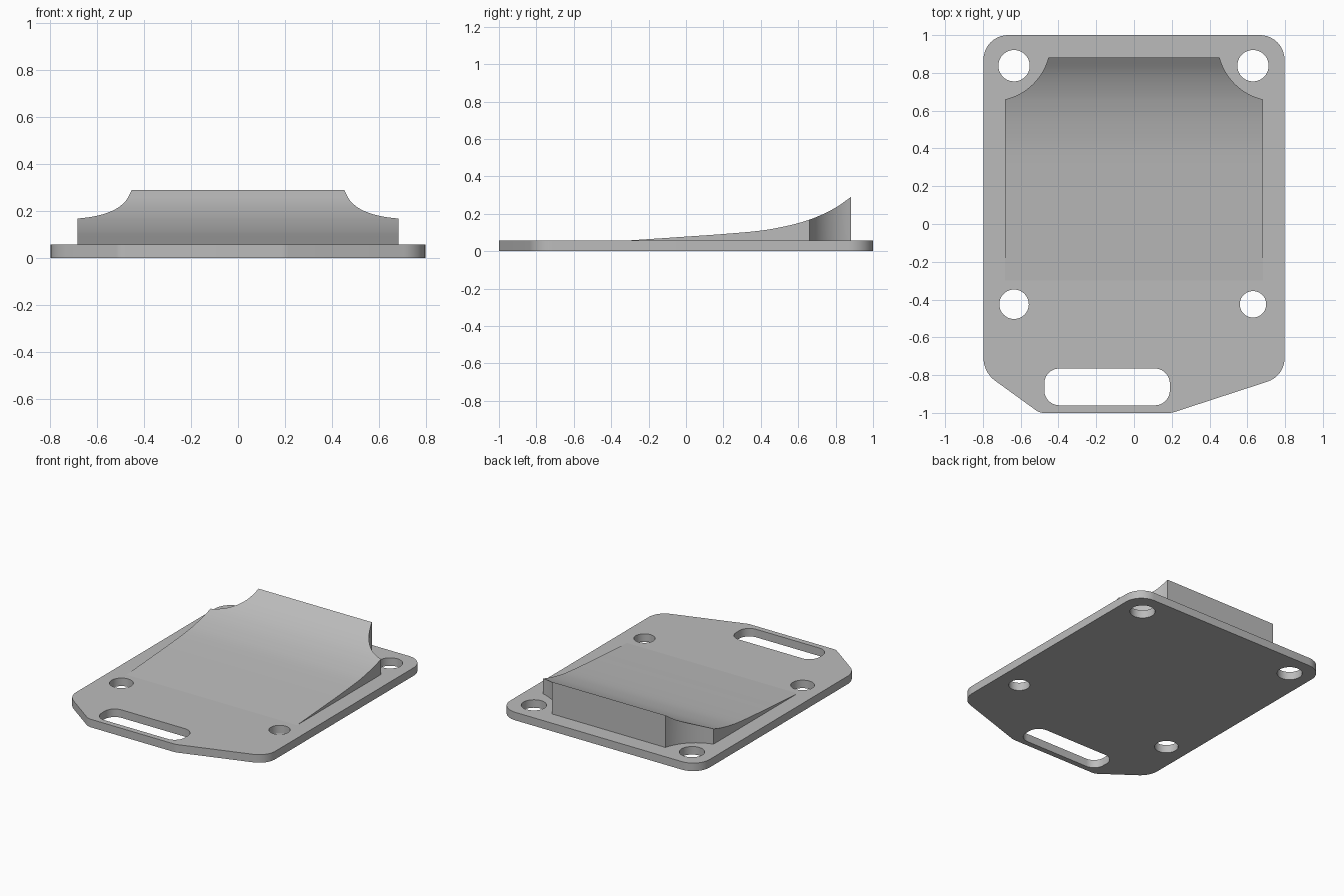
import bpy, bmesh, math
from mathutils import Vector

cube = bpy.data.objects.get("Cube")
if cube:
    bpy.data.objects.remove(cube)

grey = bpy.data.materials.new("plain grey")
grey.use_nodes = True
colour = (0.5, 0.5, 0.5, 1)
grey.diffuse_color = colour
grey.node_tree.nodes["Principled BSDF"].inputs["Base Color"].default_value = colour

THICK = 0.058


def rounded(corners, steps=10):
    """Outline through (x, y, radius) corners, each replaced by an arc."""
    out = []
    n = len(corners)
    for i, (x, y, r) in enumerate(corners):
        p = Vector((x, y))
        a = (Vector(corners[i - 1][:2]) - p).normalized()
        b = (Vector(corners[(i + 1) % n][:2]) - p).normalized()
        half = a.angle(b) / 2
        centre = p + (a + b).normalized() * (r / math.sin(half))
        start = p + a * (r / math.tan(half)) - centre
        end = p + b * (r / math.tan(half)) - centre
        sweep = start.angle_signed(end)
        for k in range(steps + 1):
            t = -sweep * k / steps
            out.append((centre.x + start.x * math.cos(t) - start.y * math.sin(t),
                        centre.y + start.x * math.sin(t) + start.y * math.cos(t)))
    return out


def rounded_rect(x0, x1, y0, y1, r):
    return rounded([(x0, y0, r), (x1, y0, r), (x1, y1, r), (x0, y1, r)])


def hole(x, y, r):
    n = 40
    return [(x + r * math.cos(math.tau * i / n), y + r * math.sin(math.tau * i / n))
            for i in range(n)]


def finish(obj, angle):
    bpy.ops.object.select_all(action="DESELECT")
    obj.select_set(True)
    bpy.context.view_layer.objects.active = obj
    bpy.ops.object.shade_smooth_by_angle(angle=math.radians(angle))


def add_mesh(name, bm):
    bmesh.ops.remove_doubles(bm, verts=bm.verts, dist=0.0002)
    bmesh.ops.recalc_face_normals(bm, faces=bm.faces)
    mesh = bpy.data.meshes.new(name)
    bm.to_mesh(mesh)
    bm.free()
    mesh.materials.clear()
    mesh.materials.append(grey)
    obj = bpy.data.objects.new(name, mesh)
    bpy.context.collection.objects.link(obj)
    finish(obj, 30)
    return obj


# Base plate: filled outline with four screw holes and a strap slot
W = 0.797
loops = [
    rounded([(-W, 1, 0.13), (-W, -0.785, 0.15), (-0.5, -1, 0.07),
             (0.2, -1, 0.1), (W, -0.805, 0.13), (W, 1, 0.13)]),
    rounded_rect(-0.475, 0.19, -0.96, -0.765, 0.08),
    hole(-0.635, 0.838, 0.083), hole(0.63, 0.838, 0.083),
    hole(-0.635, -0.425, 0.078), hole(0.63, -0.425, 0.07),
]
curve = bpy.data.curves.new("plate_outline", "CURVE")
curve.dimensions = "2D"
curve.fill_mode = "BOTH"
curve.extrude = THICK / 2
for loop in loops:
    spline = curve.splines.new("POLY")
    spline.points.add(len(loop) - 1)
    for point, (x, y) in zip(spline.points, loop):
        point.co = (x, y, 0, 1)
    spline.use_cyclic_u = True
outline = bpy.data.objects.new("plate_outline", curve)
bpy.context.collection.objects.link(outline)
bpy.context.view_layer.update()
bm = bmesh.new()
bm.from_mesh(outline.evaluated_get(bpy.context.evaluated_depsgraph_get()).to_mesh())
bmesh.ops.translate(bm, verts=bm.verts, vec=(0, 0, THICK / 2))
bpy.data.objects.remove(outline)
add_mesh("base_plate", bm)

# Ramp: curved wedge whose rear corners are scooped around the screw holes
HALF, REAR, SCOOP_Y = 0.682, 0.882, 0.66
profile = [(-0.3, THICK), (0, 0.078), (0.2, 0.092), (0.4, 0.11), (0.5, 0.127),
           (0.6, 0.15), (0.7, 0.184), (0.8, 0.233), (REAR, 0.29)]


def height(y):
    # Smooth cubic interpolation through the profile points
    last = len(profile) - 1
    i = max(k for k in range(last) if profile[k][0] <= y + 1e-6)

    def slope(k):
        a, b = profile[max(k - 1, 0)], profile[min(k + 1, last)]
        return (b[1] - a[1]) / (b[0] - a[0])

    (y0, z0), (y1, z1) = profile[i], profile[i + 1]
    d = y1 - y0
    t = (y - y0) / d
    return ((2*t**3 - 3*t**2 + 1) * z0 + (t**3 - 2*t**2 + t) * d * slope(i)
            + (3*t**2 - 2*t**3) * z1 + (t**3 - t**2) * d * slope(i + 1))


# Half width at each station along the ramp
stations = [(-0.3 + (SCOOP_Y + 0.3) * i / 24, HALF) for i in range(25)]
cx, cy = 0.75, 0.96
a0 = math.atan2(SCOOP_Y - cy, HALF - cx)
a1 = math.atan2(REAR - cy, 0.453 - cx)
r0 = math.hypot(SCOOP_Y - cy, HALF - cx)
r1 = math.hypot(REAR - cy, 0.453 - cx)
for i in range(1, 15):
    t = i / 14
    a, r = a0 + (a1 - a0) * t, r0 + (r1 - r0) * t
    stations.append((cy + r * math.sin(a), cx + r * math.cos(a)))

bm = bmesh.new()
rings = []
for y, w in stations:
    z = height(y)
    rings.append([bm.verts.new(c) for c in
                  ((-w, y, THICK), (-w, y, z), (w, y, z), (w, y, THICK))])
for a, b in zip(rings, rings[1:]):
    for k in range(3):
        bm.faces.new((a[k], a[k + 1], b[k + 1], b[k]))
bm.faces.new(rings[-1])
add_mesh("curved_ramp", bm)
